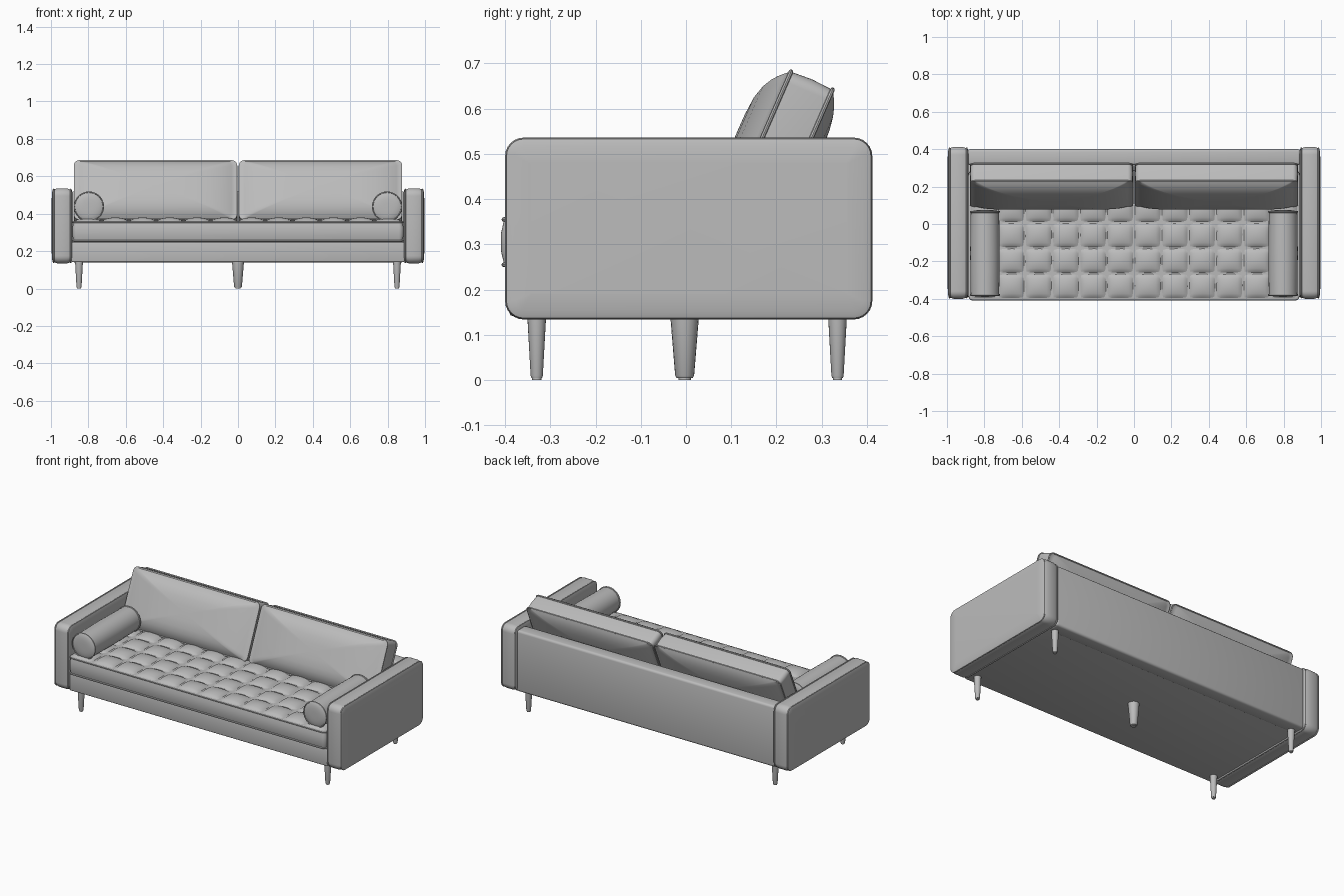
import bpy, bmesh, math
from mathutils import Matrix, Vector

if "Cube" in bpy.data.objects:
    bpy.data.objects.remove(bpy.data.objects["Cube"])

fabric = bpy.data.materials.new("grey upholstery")
fabric.diffuse_color = (0.5, 0.5, 0.5, 1)
fabric.use_nodes = True
fabric.node_tree.nodes["Principled BSDF"].inputs["Base Color"].default_value = fabric.diffuse_color


def finish(name, bm, angle=38):
    bmesh.ops.recalc_face_normals(bm, faces=bm.faces)
    me = bpy.data.meshes.new(name)
    bm.to_mesh(me)
    bm.free()
    ob = bpy.data.objects.new(name, me)
    bpy.context.collection.objects.link(ob)
    me.materials.append(fabric)
    bpy.ops.object.select_all(action='DESELECT')
    ob.select_set(True)
    bpy.context.view_layer.objects.active = ob
    bpy.ops.object.shade_smooth_by_angle(angle=math.radians(angle))
    return ob


def frame(center, a, b):
    """Matrix whose local x, y, z are a, b and a cross b."""
    a, b = Vector(a), Vector(b).normalized()
    m = Matrix((a, b, a.cross(b))).transposed().to_4x4()
    return Matrix.Translation(center) @ m


def loft(name, mat, hw, hh, r, sections, seg=6):
    """Rounded-rectangle rings joined along local z: (depth, inset, scale)."""
    bm = bmesh.new()
    rings = []
    for d, inset, s in sections:
        rr = max(r - inset, 0.002)
        w, h = hw - inset - rr, hh - inset - rr
        ring = []
        for q, (sx, sy) in enumerate(((1, 1), (-1, 1), (-1, -1), (1, -1))):
            for k in range(seg + 1):
                t = math.pi / 2 * (q + k / seg)
                p = Vector(((sx * w + rr * math.cos(t)) * s,
                            (sy * h + rr * math.sin(t)) * s, d))
                ring.append(bm.verts.new(mat @ p))
        rings.append(ring)
    n = len(rings[0])
    for lo, hi in zip(rings, rings[1:]):
        for i in range(n):
            j = (i + 1) % n
            bm.faces.new((lo[i], lo[j], hi[j], hi[i]))
    bm.faces.new(rings[0][::-1])
    bm.faces.new(rings[-1])
    bmesh.ops.remove_doubles(bm, verts=bm.verts, dist=1e-5)
    return finish(name, bm)


def piping(d, r=0.005):
    return [(d - r * math.cos(math.pi * k / 4), -r * math.sin(math.pi * k / 4), 1)
            for k in range(5)]


def dome(d, bulge, power=4):
    return [(d + bulge * (1 - s ** power), 0, s)
            for s in (0.98, 0.94, 0.88, 0.8, 0.68, 0.5, 0.25, 0.03)]


def cushion_sections(half, back, front, band=0.0):
    """Domed back, piped seam, side band, piped seam, domed front."""
    return (dome(-half, -back)[::-1] + piping(-half) + [(0, -band, 1)]
            + piping(half) + dome(half, front))


def box(name, lo, hi, bevel):
    bm = bmesh.new()
    bmesh.ops.create_cube(bm, size=1)
    for v in bm.verts:
        v.co = [(a + b) / 2 + c * (b - a) for a, b, c in zip(lo, hi, v.co)]
    bmesh.ops.bevel(bm, geom=bm.edges[:], offset=bevel, segments=3,
                    profile=0.5, affect='EDGES')
    return finish(name, bm)


# frame: base and back panel
box("base", (-0.89, -0.39, 0.142), (0.89, 0.395, 0.247), 0.006)
box("back_panel", (-0.89, 0.315, 0.14), (0.89, 0.40, 0.52), 0.014)

# seat cushion body with piped edges
X, Y = (1, 0, 0), (0, 1, 0)
Z = (0, 0, 1)
loft("seat", frame((0, -0.06, 0.305), X, Y), 0.88, 0.343, 0.02,
     [(-0.057, 0.01, 1)] + piping(-0.05) + [(-0.02, -0.006, 1), (0.02, -0.006, 1)]
     + piping(0.05) + [(0.056, 0.008, 1)])

# tufted seat top: 12 by 5 pillowy squares
bm = bmesh.new()
N, COLS, ROWS = 10, 12, 5
px, py = 1.75 / COLS, 0.68 / ROWS
grid = []
for j in range(ROWS * N + 1):
    row = []
    for i in range(COLS * N + 1):
        h = abs(math.sin(math.pi * i / N) * math.sin(math.pi * j / N))
        row.append(bm.verts.new((-0.875 + px * i / N, -0.40 + py * j / N,
                                 0.357 + 0.023 * h ** 0.5)))
    grid.append(row)
for j in range(ROWS * N):
    for i in range(COLS * N):
        bm.faces.new((grid[j][i], grid[j][i + 1], grid[j + 1][i + 1], grid[j + 1][i]))
seat_top = finish("tufted_seat_top", bm, 50)

# mirrored parts
for side, sx in (("left", -1), ("right", 1)):
    # arm with piped edges
    loft(side + "_arm", frame((sx * 0.94, 0.006, 0.335), Y, Z), 0.4, 0.195, 0.035,
         [(-0.056, 0.05, 1), (-0.054, 0.015, 1), (-0.051, 0.004, 1)] + piping(-0.046, 0.004)
         + [(-0.025, -0.006, 1), (0.025, -0.006, 1)]
         + piping(0.046, 0.004) + [(0.051, 0.004, 1), (0.054, 0.015, 1), (0.056, 0.05, 1)])
    # leaning back cushion
    loft(side + "_back_cushion", frame((sx * 0.441, 0.21, 0.506), X, (0, 0.40, 0.917)),
         0.432, 0.17, 0.025, cushion_sections(0.05, 0.032, 0.056, 0.003))
    # bolster pillow
    loft(side + "_bolster", frame((sx * 0.797, -0.157, 0.438), X, Z),
         0.076, 0.076, 0.076, cushion_sections(0.222, 0.01, 0.01, 0.003), 8)
    # corner legs
    for place, y in (("front", -0.33), ("back", 0.335)):
        loft(side + "_" + place + "_leg", frame((sx * 0.85, y, 0), X, Y),
             0.021, 0.021, 0.021,
             [(0, 0.011, 1), (0.005, 0.011, 1), (0.005, 0.009, 1),
              (0.01, 0.0075, 1), (0.145, 0, 1)], 5)

# thicker centre leg
loft("centre_leg", frame((0, -0.003, 0), X, Y), 0.032, 0.032, 0.032,
     [(0, 0.018, 1), (0.005, 0.018, 1), (0.005, 0.014, 1),
      (0.01, 0.011, 1), (0.145, 0, 1)], 5)
